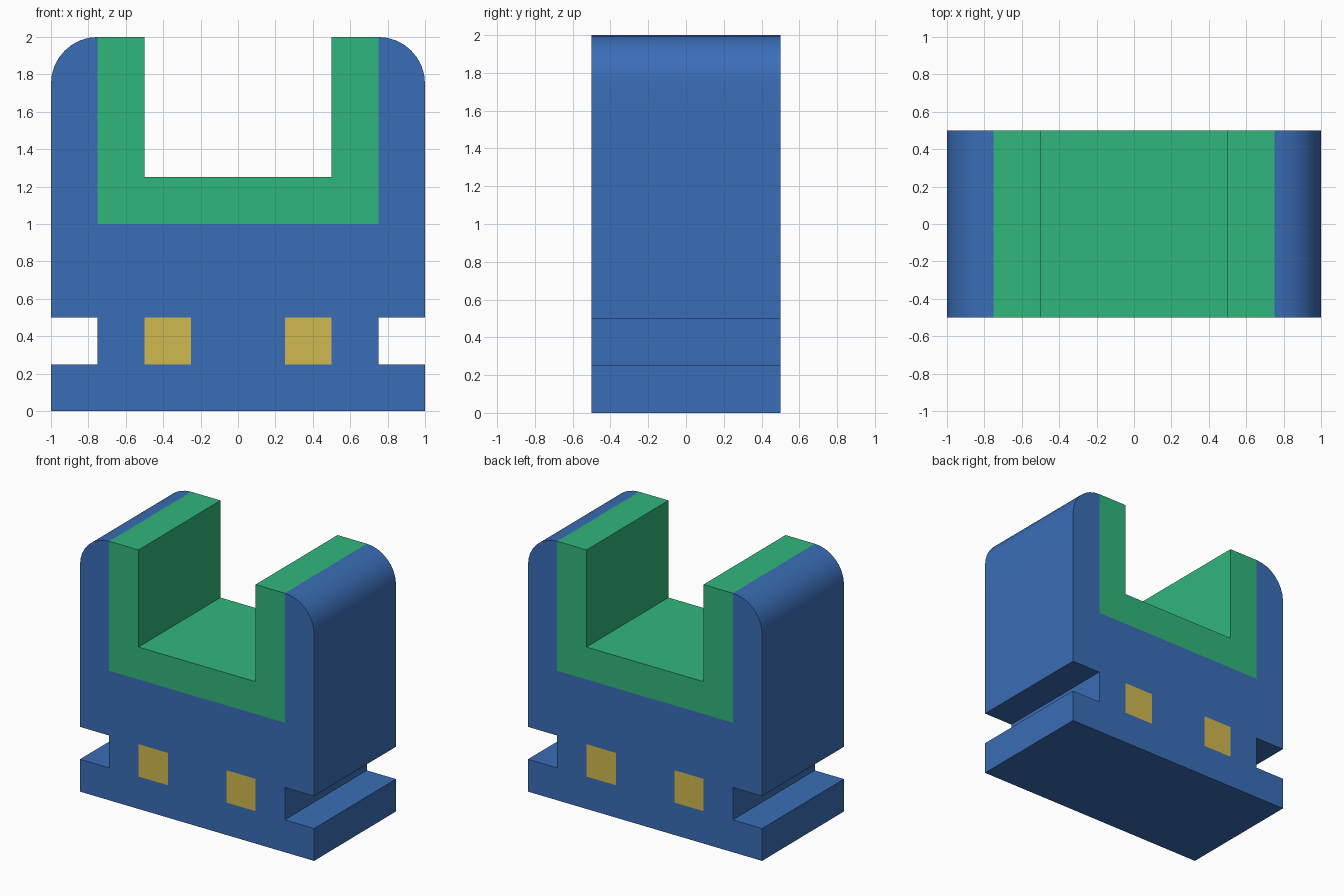
import bpy, bmesh, math

if "Cube" in bpy.data.objects:
    bpy.data.objects.remove(bpy.data.objects["Cube"])

STEP, DEPTH, ARC = 0.25, 1.0, 8


def material(name, rgb):
    m = bpy.data.materials.new(name)
    m.diffuse_color = (*rgb, 1)
    m.use_nodes = True
    m.node_tree.nodes["Principled BSDF"].inputs["Base Color"].default_value = m.diffuse_color
    return m


def is_open(x, z):
    # empty cells: upper slot and the two side grooves
    x = abs(x)
    return (x < 0.5 and z > 1.25) or (x > 0.75 and 0.25 < z < 0.5)


def cell_outline(i, j):
    # grid cell corners, with the two top outer cells rounded off
    x, z = -1 + i * STEP, j * STEP
    if j == 7 and i in (0, 7):
        s = 1 if i == 7 else -1
        arc = [(s * (0.75 + STEP * math.cos(a)), 1.75 + STEP * math.sin(a))
               for a in (k * math.pi / 2 / ARC for k in range(ARC + 1))]
        pts = [(s * 0.75, 1.75)] + arc
        return pts if s > 0 else pts[::-1]
    return [(x, z), (x + STEP, z), (x + STEP, z + STEP), (x, z + STEP)]


# front face as coloured cells, extruded to the back
bm = bmesh.new()
for i in range(8):
    for j in range(8):
        if not is_open(-0.875 + i * STEP, 0.125 + j * STEP):
            bm.faces.new([bm.verts.new((x, -DEPTH / 2, z)) for x, z in cell_outline(i, j)])
bmesh.ops.remove_doubles(bm, verts=bm.verts[:], dist=1e-4)
ext = bmesh.ops.extrude_face_region(bm, geom=bm.faces[:], use_keep_orig=True)
bmesh.ops.translate(bm, vec=(0, DEPTH, 0),
                    verts=[v for v in ext["geom"] if isinstance(v, bmesh.types.BMVert)])
bmesh.ops.recalc_face_normals(bm, faces=bm.faces[:])
bm.normal_update()

# colours: green slot lining, yellow square windows, blue elsewhere
for f in bm.faces:
    c = f.calc_center_median()
    x = abs(c.x)
    if x < 0.749 and c.z > 1.001:
        f.material_index = 1
    elif abs(f.normal.y) > 0.9 and 0.25 < x < 0.5 and 0.25 < c.z < 0.5:
        f.material_index = 2
    else:
        f.material_index = 0
    f.smooth = True
for e in bm.edges:
    e.smooth = e.calc_face_angle(0) < math.radians(30)

mesh = bpy.data.meshes.new("slotted_block")
bm.to_mesh(mesh)
bm.free()
for name, rgb in (("blue", (0.042, 0.155, 0.47)),
                  ("green", (0.03, 0.47, 0.2)),
                  ("yellow", (0.63, 0.48, 0.08))):
    mesh.materials.append(material(name, rgb))
bpy.context.collection.objects.link(bpy.data.objects.new("slotted_block", mesh))
